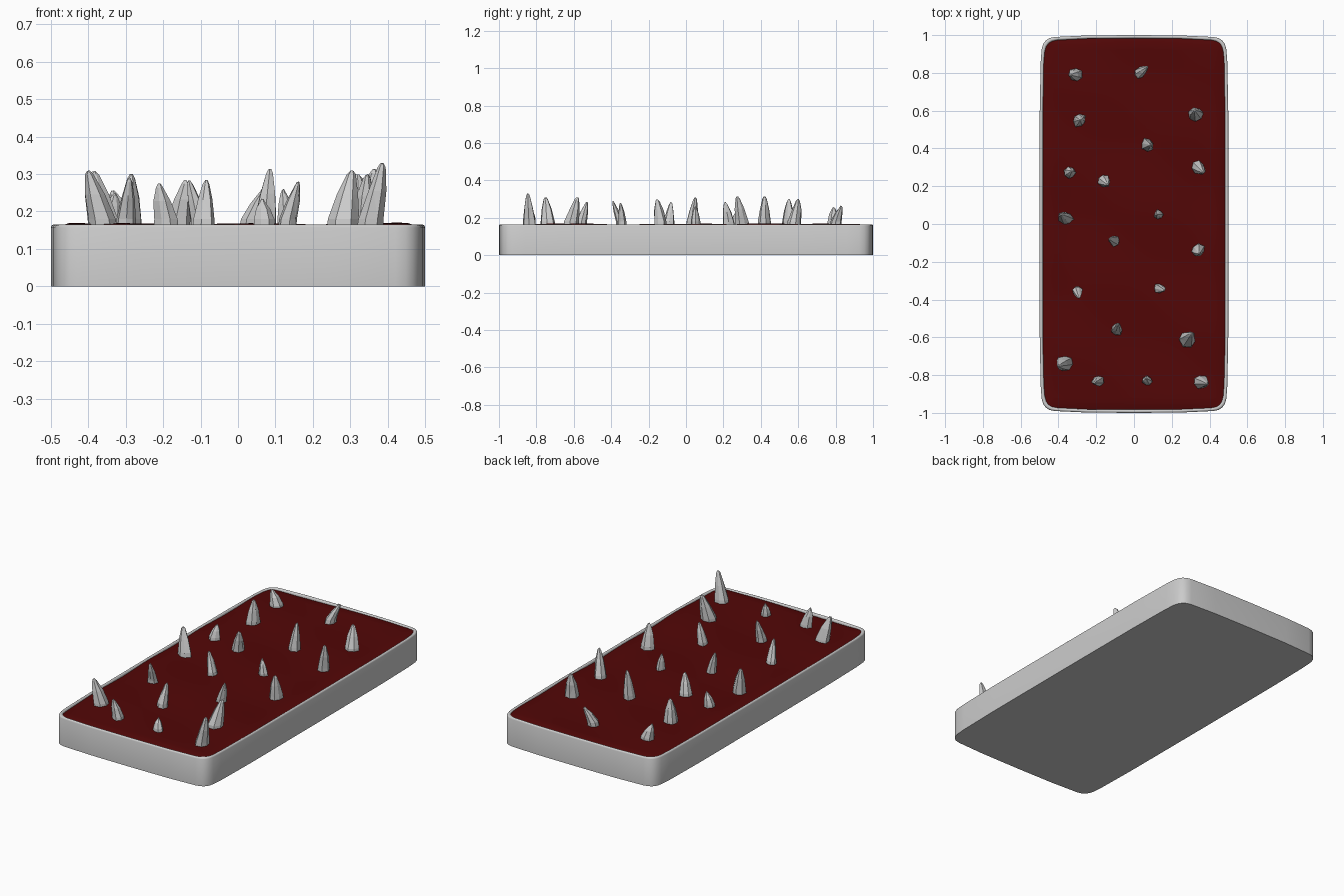
import bpy, bmesh, math, random
from mathutils import Vector

if "Cube" in bpy.data.objects:
    bpy.data.objects.remove(bpy.data.objects["Cube"])
random.seed(4)


def finish(bm, name, smooth=None, mat=None):
    bmesh.ops.recalc_face_normals(bm, faces=bm.faces)
    me = bpy.data.meshes.new(name)
    bm.to_mesh(me)
    bm.free()
    ob = bpy.data.objects.new(name, me)
    bpy.context.collection.objects.link(ob)
    if mat:
        me.materials.append(mat)
    if smooth:
        bpy.ops.object.select_all(action='DESELECT')
        bpy.context.view_layer.objects.active = ob
        ob.select_set(True)
        bpy.ops.object.shade_smooth_by_angle(angle=math.radians(smooth))
    return ob


def loft(bm, rings):
    # Bridge successive closed rings and cap both ends
    vs = [[bm.verts.new(p) for p in r] for r in rings]
    n = len(vs[0])
    for a, b in zip(vs, vs[1:]):
        for i in range(n):
            j = (i + 1) % n
            bm.faces.new((a[i], a[j], b[j], b[i]))
    bm.faces.new(vs[0][::-1])
    bm.faces.new(vs[-1])


# Tray: slightly bowed rounded outline, thin rolled rim, hollow inside
quarter = [(0.5, 0.0), (0.499, 0.6), (0.494, 0.86), (0.489, 0.925), (0.481, 0.953),
           (0.467, 0.972), (0.448, 0.984), (0.42, 0.990), (0.25, 0.998), (0.0, 1.0)]
half = quarter + [(-x, y) for x, y in quarter[-2::-1]]
outline = half + [(-x, -y) for x, y in half[1:-1]]
section = [(0, 0), (0, 0.157), (0.002, 0.162), (0.006, 0.165), (0.011, 0.165),
           (0.015, 0.162), (0.017, 0.156), (0.017, 0.02)]
bm = bmesh.new()
loft(bm, [[(x * (0.5 - d) / 0.5, y * (1 - d), z) for x, y in outline] for d, z in section])
finish(bm, "tray", 40)

# Liquid: gently rippled surface with rounded corners
red = bpy.data.materials.new("dark_red")
red.diffuse_color = (0.085, 0.002, 0.002, 1)
red.use_nodes = True
red.node_tree.nodes["Principled BSDF"].inputs["Base Color"].default_value = red.diffuse_color
HX, HY, R = 0.483, 0.982, 0.08
bm = bmesh.new()
bmesh.ops.create_grid(bm, x_segments=32, y_segments=64, size=1)
for v in bm.verts:
    x, y = v.co.x * HX, v.co.y * HY
    cx, cy = abs(x) - (HX - R), abs(y) - (HY - R)
    if cx > 0 and cy > 0:
        k = max(cx, cy) / math.hypot(cx, cy)
        x = math.copysign(HX - R + cx * k, x)
        y = math.copysign(HY - R + cy * k, y)
    edge = min(HX - abs(x), HY - abs(y))
    z = 0.162 + 0.004 * math.sin(9 * x + 1.3) * math.cos(5 * y) + 0.003 * math.sin(13 * y + 6 * x)
    z += 0.005 * math.exp(-((abs(x) - 0.43) / 0.05) ** 2) * (0.5 + 0.5 * math.sin(4 * y + 1))
    z -= 0.008 * max(0, 1 - edge / 0.02)
    v.co = (x, y, z)
finish(bm, "liquid_surface", 60, red)

# Spikes: base x, y, tip x, y, z, base radius
spikes = [
    (-0.31, 0.79, -0.335, 0.79, 0.258, 0.040), (0.03, 0.80, 0.070, 0.83, 0.265, 0.033),
    (0.33, 0.58, 0.32, 0.60, 0.30, 0.043), (-0.29, 0.55, -0.285, 0.55, 0.30, 0.038),
    (0.07, 0.42, 0.085, 0.42, 0.315, 0.036), (0.34, 0.30, 0.365, 0.275, 0.315, 0.038),
    (-0.34, 0.27, -0.33, 0.28, 0.25, 0.033), (-0.16, 0.23, -0.14, 0.21, 0.285, 0.034),
    (0.13, 0.05, 0.12, 0.05, 0.26, 0.025), (-0.36, 0.03, -0.385, 0.05, 0.31, 0.038),
    (-0.10, -0.09, -0.13, -0.08, 0.285, 0.029), (0.34, -0.14, 0.345, -0.155, 0.30, 0.037),
    (0.13, -0.34, 0.16, -0.35, 0.28, 0.028), (-0.30, -0.35, -0.29, -0.39, 0.29, 0.026),
    (-0.09, -0.56, -0.085, -0.53, 0.285, 0.034), (0.285, -0.61, 0.305, -0.58, 0.31, 0.044),
    (-0.36, -0.735, -0.40, -0.75, 0.31, 0.044), (-0.19, -0.83, -0.21, -0.84, 0.275, 0.033),
    (0.07, -0.83, 0.065, -0.82, 0.235, 0.026), (0.35, -0.835, 0.385, -0.845, 0.33, 0.038)]
BASE = 0.12
for n, (x, y, tx, ty, tz, r) in enumerate(spikes, 1):
    bm = bmesh.new()
    turn = random.random() * 6
    wobble = [random.uniform(0.82, 1.12) for _ in range(7)]
    rings = []
    for z, f, lean in ((BASE, 1.05, -0.1), (0.18, 0.95, 0.1),
                       (0.18 + 0.5 * (tz - 0.18), 0.68, 0.55), (tz - 0.012, 0.30, 0.93)):
        c = Vector((x + (tx - x) * lean, y + (ty - y) * lean, z))
        rings.append([c + Vector((math.cos(turn + i * math.tau / 7), math.sin(turn + i * math.tau / 7), 0))
                      * r * f * wobble[i] * random.uniform(0.93, 1.05) for i in range(7)])
    rings.append([Vector((tx, ty, tz)) + (p - c) * 0.4 - Vector((0, 0, random.uniform(0, 0.004)))
                  for p in rings[-1]])
    loft(bm, rings)
    bmesh.ops.triangulate(bm, faces=bm.faces)
    finish(bm, f"spike_{n:02d}")
